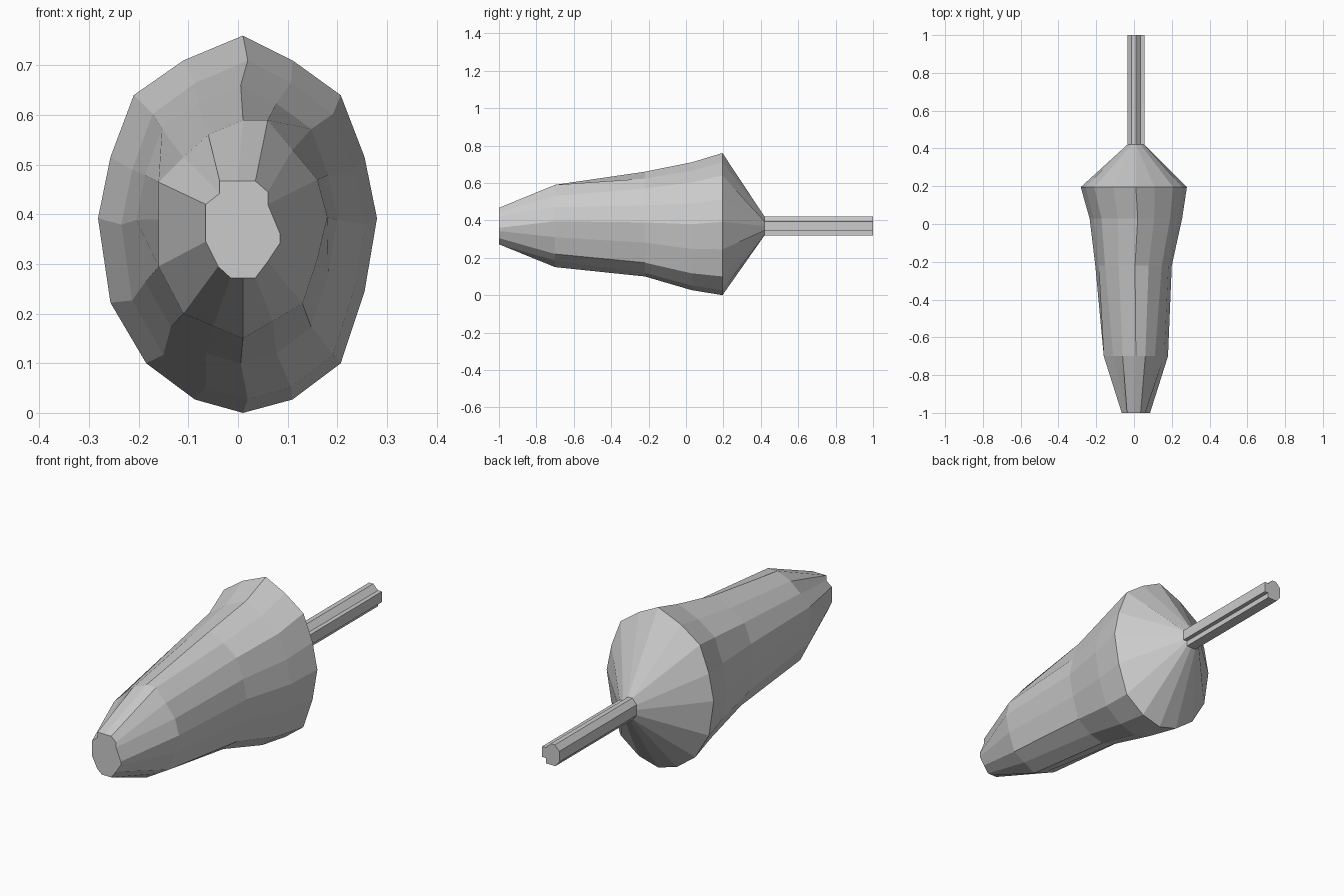
import bpy, bmesh

if "Cube" in bpy.data.objects:
    bpy.data.objects.remove(bpy.data.objects["Cube"])

# Cross-sections (x, z), 16 points clockwise from the top
RIM = [(.01, .76), (.11, .71), (.207, .64), (.255, .515), (.28, .392), (.255, .245),
       (.207, .1), (.11, .027), (.01, 0), (-.087, .027), (-.185, .1), (-.257, .222),
       (-.282, .392), (-.257, .515), (-.21, .64), (-.11, .71)]
WAIST = [(.01, .59), (.06, .59), (.11, .53), (.16, .47), (.18, .395), (.16, .31),
         (.13, .22), (.07, .185), (.01, .15), (-.05, .175), (-.11, .2), (-.16, .295),
         (-.16, .39), (-.16, .465), (-.11, .515), (-.06, .56)]
TIP = [(0, .467), (.035, .467), (.06, .445), (.06, .42), (.085, .36), (.085, .343),
       (.06, .305), (.035, .272), (.01, .272), (-.015, .272), (-.04, .295), (-.065, .345),
       (-.065, .38), (-.065, .42), (-.037, .442), (-.037, .467)]
ROD = [(.01, .42), (.01, .42), (.035, .395), (.055, .395), (.055, .37), (.055, .345),
       (.035, .345), (.035, .32), (.01, .32), (-.015, .32), (-.015, .32), (-.035, .345),
       (-.035, .37), (-.035, .395), (-.012, .42), (-.012, .42)]


def fit(pts, x0, x1, z0, z1):
    """Stretch a cross-section to a new bounding box."""
    xs, zs = [p[0] for p in pts], [p[1] for p in pts]
    fx = lambda x: x0 + (x - min(xs)) / (max(xs) - min(xs)) * (x1 - x0)
    fz = lambda z: z0 + (z - min(zs)) / (max(zs) - min(zs)) * (z1 - z0)
    return [(fx(x), fz(z)) for x, z in pts]


def loft(name, sections, cap_first=False, cap_last=False):
    """Skin a list of (y, cross-section) with flat faces."""
    bm = bmesh.new()
    rings = [[bm.verts.new((x, y, z)) for x, z in pts] for y, pts in sections]
    n = len(rings[0])
    for a, b in zip(rings, rings[1:]):
        for i in range(n):
            j = (i + 1) % n
            bm.faces.new((a[i], a[j], b[j], b[i]))
    if cap_first:
        bm.faces.new(rings[0])
    if cap_last:
        bm.faces.new(rings[-1][::-1])
    bmesh.ops.remove_doubles(bm, verts=bm.verts[:], dist=0.0005)
    bmesh.ops.recalc_face_normals(bm, faces=bm.faces[:])
    mesh = bpy.data.meshes.new(name)
    bm.to_mesh(mesh)
    bm.free()
    ob = bpy.data.objects.new(name, mesh)
    bpy.context.collection.objects.link(ob)
    return ob


# Faceted tapering body with a cone behind the widest rim
loft("body", [(-1, TIP), (-.7, WAIST),
              (-.22, fit(RIM, -.205, .2, .1, .66)),
              (.03, fit(RIM, -.235, .255, .027, .71)),
              (.195, RIM), (.42, ROD)], cap_first=True)

# Notched rod at the back
loft("rod", [(.42, ROD), (1, ROD)], cap_last=True)
